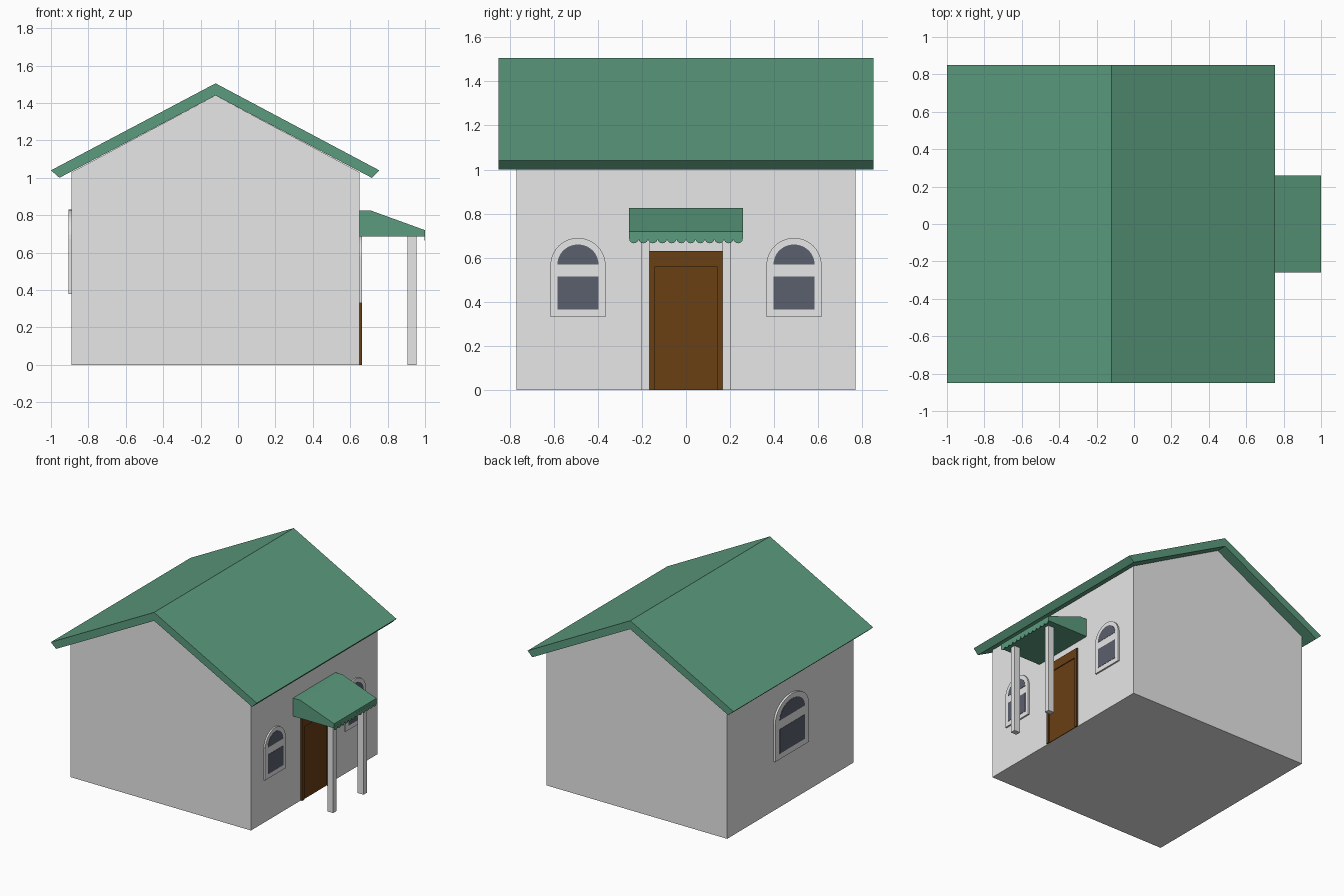
import bpy, bmesh, math
from mathutils import Vector

cube = bpy.data.objects.get("Cube")
if cube:
    bpy.data.objects.remove(cube, do_unlink=True)


def material(name, rgb):
    m = bpy.data.materials.new(name)
    m.use_nodes = True
    m.diffuse_color = (*rgb, 1)
    bsdf = next(n for n in m.node_tree.nodes if n.type == 'BSDF_PRINCIPLED')
    bsdf.inputs["Base Color"].default_value = (*rgb, 1)
    return m


WALL = material("plaster_white", (0.8, 0.8, 0.8))
ROOF = material("roof_green", (0.105, 0.327, 0.206))
DOOR = material("door_brown", (0.144, 0.05, 0.007))
GLASS = material("glass_slate", (0.105, 0.117, 0.155))


def prism(name, profile, axis, start, end, mat):
    """Extrude a profile along x (points are y, z) or along y (points are x, z)."""
    bm = bmesh.new()
    if axis == 'x':
        verts = [bm.verts.new((start, a, b)) for a, b in profile]
        move = Vector((end - start, 0, 0))
    else:
        verts = [bm.verts.new((a, start, b)) for a, b in profile]
        move = Vector((0, end - start, 0))
    face = bm.faces.new(verts)
    ext = bmesh.ops.extrude_face_region(bm, geom=[face], use_keep_orig=True)
    bmesh.ops.translate(bm, vec=move, verts=[g for g in ext["geom"] if isinstance(g, bmesh.types.BMVert)])
    bmesh.ops.recalc_face_normals(bm, faces=bm.faces)
    mesh = bpy.data.meshes.new(name)
    bm.to_mesh(mesh)
    bm.free()
    mesh.materials.append(mat)
    obj = bpy.data.objects.new(name, mesh)
    bpy.context.collection.objects.link(obj)
    return obj


def rect(y0, y1, z0, z1):
    return [(y0, z0), (y1, z0), (y1, z1), (y0, z1)]


def arch(half, base, spring, rise, steps=20):
    """Round-headed outline centred on zero."""
    top = [(half * math.cos(math.pi * i / steps), spring + rise * math.sin(math.pi * i / steps))
           for i in range(steps + 1)]
    bottom = [(-half, base), (half, base)] if base < spring else []
    return top + bottom


# House body with gables, and the roof slabs over it
RIDGE = -0.12
prism("house_body", [(-0.89, 0), (0.65, 0), (0.65, 1.03), (RIDGE, 1.44), (-0.89, 1.03)],
      'y', -0.77, 0.77, WALL)
prism("roof", [(-0.955, 1.0), (RIDGE, 1.44), (0.715, 1.0), (0.755, 1.04), (RIDGE, 1.505), (-1.0, 1.04)],
      'y', -0.85, 0.85, ROOF)


def window(name, wall_x, out, y, base, sy, sz):
    """Arched window plate with a lower pane and a round upper pane."""
    def place(points):
        return [(y + a * sy, base + b * sz) for a, b in points]
    front = wall_x + out
    skin = math.copysign(0.002, out)
    prism(name + "_frame", place(arch(0.125, 0, 0.235, 0.125)), 'x', wall_x, front, WALL)
    prism(name + "_lower_pane", place(rect(-0.093, 0.093, 0.035, 0.185)), 'x', front, front + skin, GLASS)
    prism(name + "_upper_pane", place(arch(0.093, 0.24, 0.24, 0.09)), 'x', front, front + skin, GLASS)


for side, y in (("front", -0.49), ("back", 0.49)):
    window(side + "_window", 0.65, 0.012, y, 0.33, 1, 1)
window("rear_wall_window", -0.89, -0.015, 0, 0.38, 1.64, 1.25)

# Door: surround with a recessed panel
prism("door_surround", [(-0.165, 0), (-0.165, 0.63), (0.165, 0.63), (0.165, 0),
                        (0.14, 0), (0.14, 0.56), (-0.14, 0.56), (-0.14, 0)], 'x', 0.65, 0.663, DOOR)
prism("door_panel", rect(-0.14, 0.14, 0, 0.56), 'x', 0.65, 0.656, DOOR)

# Porch canopy, posts and scalloped trim
HALF = 0.258
prism("porch_canopy", [(0.65, 0.685), (1.0, 0.685), (1.0, 0.72), (0.71, 0.825), (0.65, 0.825)],
      'y', -HALF, HALF, ROOF)
for side, y in (("front", -0.185), ("back", 0.185)):
    prism(side + "_porch_post", rect(y - 0.02, y + 0.02, 0, 0.69), 'x', 0.905, 0.955, WALL)

COUNT = 12
r = HALF / COUNT
trim = []
for i in range(COUNT):
    c = -HALF + r * (2 * i + 1)
    trim += [(c - r * math.cos(math.pi * k / 8), 0.687 - r * math.sin(math.pi * k / 8)) for k in range(8)]
trim += [(HALF, 0.687), (HALF, 0.7), (-HALF, 0.7)]
prism("scalloped_trim", trim, 'x', 0.997, 1.0005, ROOF)
